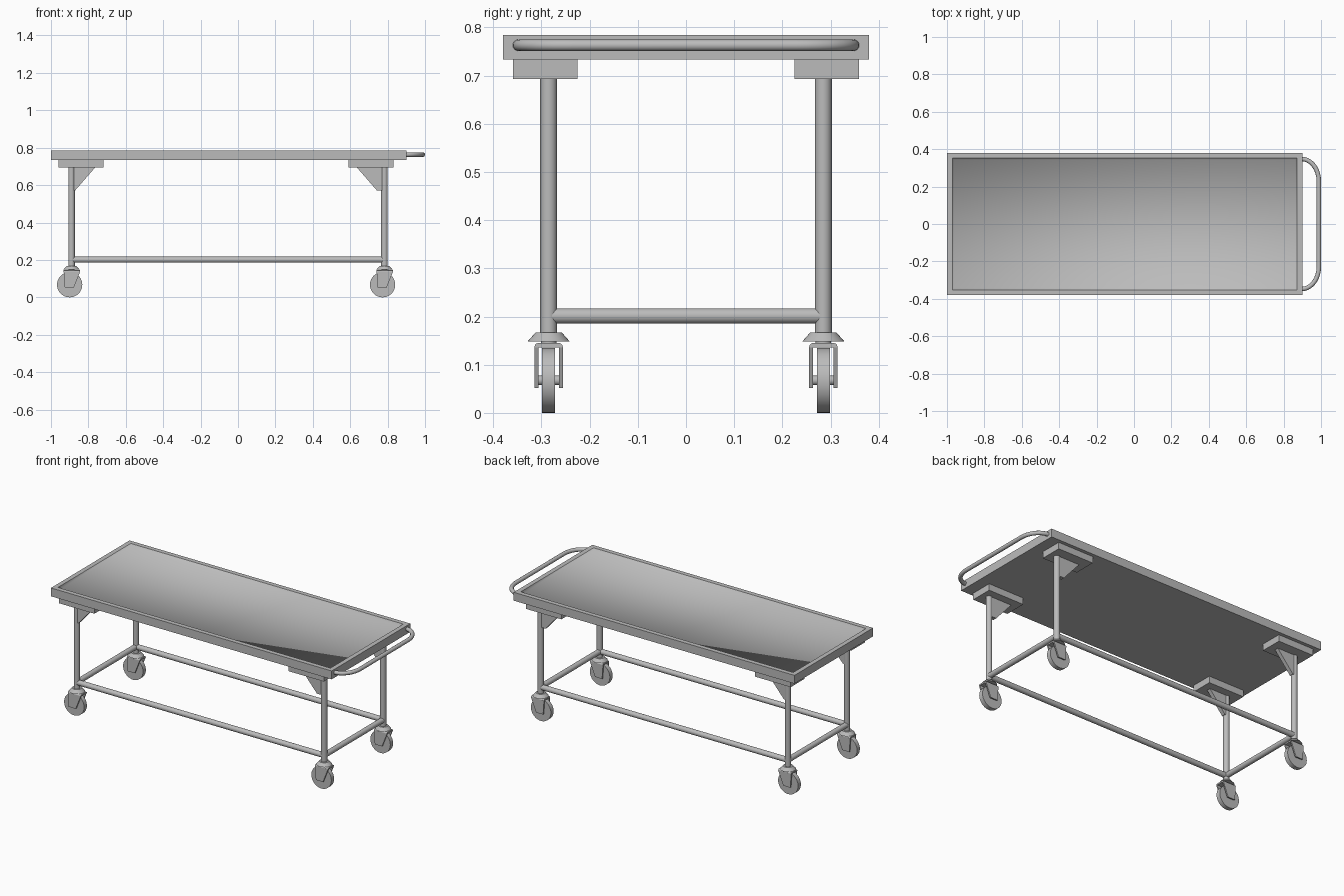
import bpy, bmesh, math
from mathutils import Vector

if "Cube" in bpy.data.objects:
    bpy.data.objects.remove(bpy.data.objects["Cube"], do_unlink=True)

steel = bpy.data.materials.new("brushed grey steel")
steel.use_nodes = True
GREY = (0.5, 0.5, 0.5, 1)
steel.diffuse_color = GREY
steel.node_tree.nodes["Principled BSDF"].inputs["Base Color"].default_value = GREY


def finish(name, bm, angle=None):
    """Turn a bmesh into a named steel object, optionally smooth below an angle."""
    bmesh.ops.recalc_face_normals(bm, faces=bm.faces[:])
    mesh = bpy.data.meshes.new(name)
    bm.to_mesh(mesh)
    bm.free()
    mesh.materials.append(steel)
    obj = bpy.data.objects.new(name, mesh)
    bpy.context.collection.objects.link(obj)
    if angle:
        bpy.ops.object.select_all(action='DESELECT')
        obj.select_set(True)
        bpy.context.view_layer.objects.active = obj
        bpy.ops.object.shade_smooth_by_angle(angle=math.radians(angle))
    return obj


def box_bm(lo, hi):
    bm = bmesh.new()
    bmesh.ops.create_cube(bm, size=1)
    for v in bm.verts:
        v.co = [(a + b) / 2 + c * (b - a) for a, b, c in zip(lo, hi, v.co)]
    return bm


def rod(name, start, end, r1, r2=None, sides=32):
    start, end = Vector(start), Vector(end)
    axis = end - start
    bm = bmesh.new()
    bmesh.ops.create_cone(bm, cap_ends=True, segments=sides, radius1=r1,
                          radius2=r1 if r2 is None else r2, depth=axis.length)
    bmesh.ops.rotate(bm, matrix=axis.to_track_quat('Z', 'Y').to_matrix(), verts=bm.verts[:])
    bmesh.ops.translate(bm, vec=(start + end) / 2, verts=bm.verts[:])
    return finish(name, bm, 35)


def plate(name, outline, y, thick):
    """Extrude an x-z outline along y, centred on y."""
    bm = bmesh.new()
    face = bm.faces.new([bm.verts.new((x, y - thick / 2, z)) for x, z in outline])
    ext = bmesh.ops.extrude_face_region(bm, geom=[face])
    moved = [g for g in ext["geom"] if isinstance(g, bmesh.types.BMVert)]
    bmesh.ops.translate(bm, vec=(0, thick, 0), verts=moved)
    return finish(name, bm)


# Table top with a shallow tray, whose floor blends softly into its walls
bm = box_bm((-1, -0.38, 0.733), (0.9, 0.38, 0.784))
top = max(bm.faces, key=lambda f: f.calc_center_median().z)
bmesh.ops.inset_region(bm, faces=[top], thickness=0.04)
walls = bmesh.ops.inset_region(bm, faces=[top], thickness=0.012, depth=-0.015)["faces"]
tray = {top, *walls}
for f in bm.faces:
    f.smooth = f in tray
for e in bm.edges:
    e.smooth = all(f in tray for f in e.link_faces)
finish("table_top", bm)

# Push handle at the end of the table
arc = [math.radians(a) for a in range(0, 91, 10)]
side = [(0.895 + 0.093 * math.sin(a), 0.23 + 0.118 * math.cos(a)) for a in arc]
path = side + [(x, -y) for x, y in reversed(side)]
bm = bmesh.new()
rings = []
for i, (x, y) in enumerate(path):
    before, after = path[max(i - 1, 0)], path[min(i + 1, len(path) - 1)]
    out = Vector((before[1] - after[1], after[0] - before[0], 0)).normalized()
    centre = Vector((x, y, 0.763))
    angles = [k * math.tau / 16 for k in range(16)]
    rings.append([bm.verts.new(centre + 0.012 * (out * math.cos(t) + Vector((0, 0, math.sin(t)))))
                  for t in angles])
for a, b in zip(rings, rings[1:]):
    for k in range(16):
        j = (k + 1) % 16
        bm.faces.new((a[k], a[j], b[j], b[k]))
bm.faces.new(rings[0])
bm.faces.new(rings[-1])
finish("push_handle", bm, 50)

# Lower frame rails
LEG_Y = 0.285
LEG_X = {"rear": -0.89, "front": 0.783}
PLATE_X = {"rear": -0.84, "front": 0.712}
for s, word in ((1, "left"), (-1, "right")):
    rod(f"{word}_rail", (LEG_X["rear"], s * LEG_Y, 0.201), (LEG_X["front"], s * LEG_Y, 0.201), 0.016)
for end, x in LEG_X.items():
    rod(f"{end}_cross_rail", (x, -LEG_Y, 0.201), (x, LEG_Y, 0.201), 0.016)

# Corners: leg, mounting plate, gusset and caster
for end, x in LEG_X.items():
    out = 1 if end == "front" else -1
    px = PLATE_X[end]
    for s, word in ((1, "left"), (-1, "right")):
        tag = f"{end}_{word}"
        y = s * LEG_Y
        rod(f"{tag}_leg", (x, y, 0.16), (x, y, 0.7), 0.0175)
        finish(f"{tag}_mounting_plate",
               box_bm((px - 0.12, y - 0.067 + s * 0.007, 0.693), (px + 0.12, y + 0.067 + s * 0.007, 0.734)))
        gusset = [(-0.077, 0.695), (0.03, 0.572), (0.062, 0.572), (0.062, 0.695)]
        plate(f"{tag}_gusset", [(px + out * u, z) for u, z in gusset], y, 0.024)

        # Caster
        wx = x - 0.01
        rod(f"{tag}_caster_cap", (x, y, 0.148), (x, y, 0.167), 0.044, 0.027)
        rod(f"{tag}_caster_neck", (x, y, 0.136), (x, y, 0.15), 0.016)
        rod(f"{tag}_wheel", (wx, y - 0.0135, 0.0675), (wx, y + 0.0135, 0.0675), 0.0675, sides=40)
        rod(f"{tag}_axle", (wx, y - 0.024, 0.0675), (wx, y + 0.024, 0.0675), 0.01, sides=16)
        cheek = [(-0.026, 0.052), (0.022, 0.052), (0.056, 0.138), (-0.032, 0.138)]
        for k, part in ((1, "outer"), (-1, "inner")):
            plate(f"{tag}_fork_{part}", [(wx + u, z) for u, z in cheek], y + k * s * 0.0255, 0.008)
        bm = box_bm((wx - 0.032, y - 0.0295, 0.136), (wx + 0.056, y + 0.0295, 0.145))
        edges = [e for e in bm.edges if all(v.co.z > 0.14 for v in e.verts)
                 and abs(e.verts[0].co.y - e.verts[1].co.y) < 1e-4]
        bmesh.ops.bevel(bm, geom=edges, offset=0.008, segments=3, profile=0.5, affect='EDGES')
        finish(f"{tag}_fork_crown", bm, 35)
